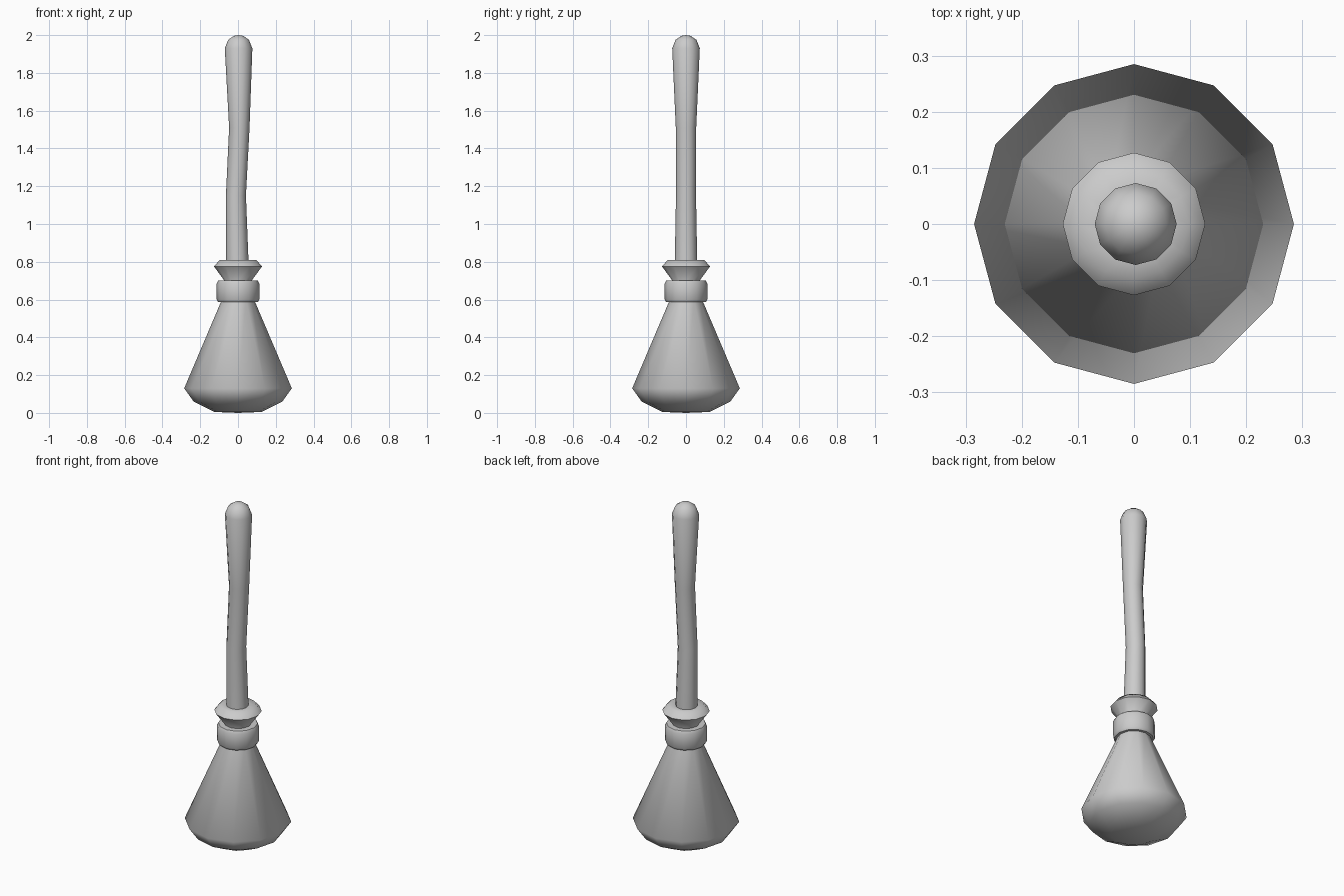
import bpy, bmesh, math

if "Cube" in bpy.data.objects:
    bpy.data.objects.remove(bpy.data.objects["Cube"])

SIDES = 12


def loft(name, rings, angle):
    """Stack 12-sided rings (radius, z, x offset); radius 0 closes to a point."""
    bm = bmesh.new()
    loops = []
    for r, z, x in rings:
        n = SIDES if r > 0 else 1
        loops.append([bm.verts.new((x + r * math.cos(2 * math.pi * i / SIDES),
                                    r * math.sin(2 * math.pi * i / SIDES), z))
                      for i in range(n)])
    for a, b in zip(loops, loops[1:]):
        for i in range(SIDES):
            j = (i + 1) % SIDES
            face = [a[i % len(a)], a[j % len(a)], b[j % len(b)], b[i % len(b)]]
            bm.faces.new(list(dict.fromkeys(face)))
    for ring in (loops[0], loops[-1]):
        if len(ring) > 1:
            bm.faces.new(ring)
    bmesh.ops.recalc_face_normals(bm, faces=bm.faces)
    mesh = bpy.data.meshes.new(name)
    bm.to_mesh(mesh)
    bm.free()
    obj = bpy.data.objects.new(name, mesh)
    bpy.context.collection.objects.link(obj)
    bpy.ops.object.select_all(action='DESELECT')
    obj.select_set(True)
    bpy.context.view_layer.objects.active = obj
    bpy.ops.object.shade_smooth_by_angle(angle=math.radians(angle))
    return obj


# bristle skirt with pinched neck and flared bristle tops
loft("bristles", [(0, 0, 0), (0.125, 0.005, 0), (0.235, 0.06, 0),
                  (0.285, 0.13, 0), (0.085, 0.60, 0), (0.072, 0.70, 0),
                  (0.127, 0.775, 0), (0.097, 0.81, 0), (0.05, 0.805, 0)], 65)

# binding band around the neck
loft("binding", [(0.08, 0.585, 0), (0.105, 0.587, 0), (0.113, 0.60, 0),
                 (0.113, 0.685, 0), (0.105, 0.70, 0), (0.07, 0.70, 0)], 50)

# slightly crooked handle with domed end
loft("handle", [(0.06, 0.72, -0.004), (0.059, 0.82, -0.004),
                (0.053, 1.15, -0.011), (0.054, 1.51, 0.007),
                (0.073, 1.93, 0.003), (0.055, 1.975, 0.003),
                (0.025, 1.996, 0.003), (0, 2.0, 0.003)], 60)
